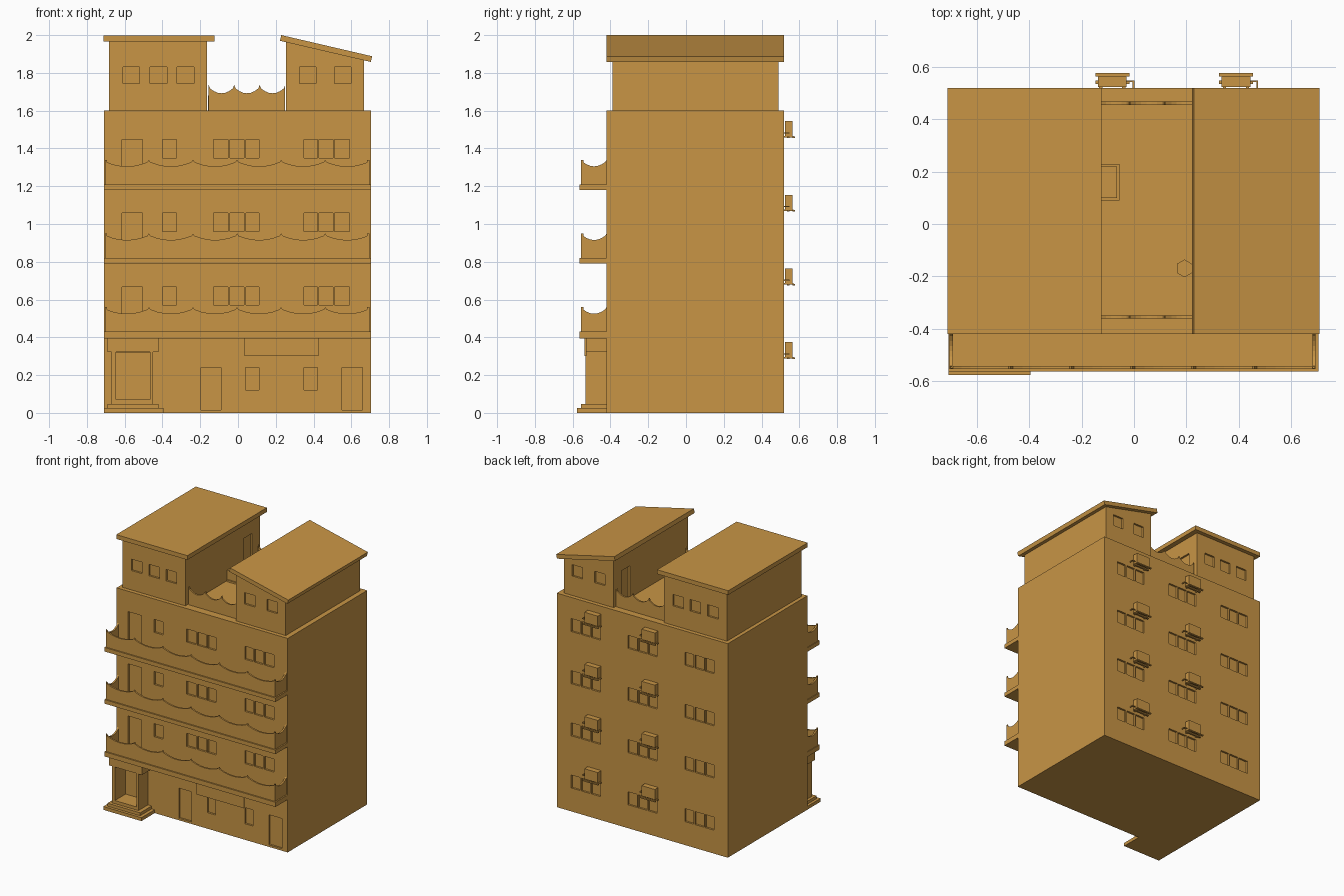
import bpy, bmesh, math
from mathutils import Vector

if "Cube" in bpy.data.objects:
    bpy.data.objects.remove(bpy.data.objects["Cube"])


def make(name, bm):
    bmesh.ops.recalc_face_normals(bm, faces=bm.faces)
    me = bpy.data.meshes.new(name)
    bm.to_mesh(me)
    bm.free()
    ob = bpy.data.objects.new(name, me)
    bpy.context.collection.objects.link(ob)
    mat = bpy.data.materials.get("ochre") or bpy.data.materials.new("ochre")
    mat.diffuse_color = (0.58, 0.30, 0.06, 1)
    mat.use_nodes = True
    mat.node_tree.nodes["Principled BSDF"].inputs["Base Color"].default_value = mat.diffuse_color
    me.materials.append(mat)
    return ob


def add_box(bm, x0, x1, y0, y1, z0, z1):
    vs = bmesh.ops.create_cube(bm, size=1)["verts"]
    for v in vs:
        v.co = Vector(((x0 + x1) / 2 + v.co.x * (x1 - x0),
                       (y0 + y1) / 2 + v.co.y * (y1 - y0),
                       (z0 + z1) / 2 + v.co.z * (z1 - z0)))


def boxes(name, *specs):
    bm = bmesh.new()
    for s in specs:
        add_box(bm, *s)
    return make(name, bm)


def extrude(name, pts, offset):
    bm = bmesh.new()
    f = bm.faces.new([bm.verts.new(p) for p in pts])
    r = bmesh.ops.extrude_face_region(bm, geom=[f])
    bmesh.ops.translate(bm, vec=offset, verts=[g for g in r["geom"] if isinstance(g, bmesh.types.BMVert)])
    return make(name, bm)


def cut(ob, specs):
    cutter = boxes("cutter", *specs)
    cutter.hide_render = True
    m = ob.modifiers.new("openings", "BOOLEAN")
    m.operation, m.solver, m.object = "DIFFERENCE", "EXACT", cutter
    bpy.context.view_layer.objects.active = ob
    bpy.ops.object.modifier_apply(modifier=m.name)
    bpy.data.objects.remove(cutter)


def railing(name, start, end, panels, base, shoulder, low, peak, thick):
    # solid parapet with scalloped top between pointed posts
    a, b = Vector(start), Vector(end)
    length = (b - a).length
    d = (b - a) / length
    w, p = 0.008, length / panels
    prof = [(0, base), (0, peak)]
    for i in range(panels):
        for k in range(7):
            t = k / 6
            prof.append((i * p + w + t * (p - 2 * w), low + (shoulder - low) * (2 * t - 1) ** 2))
        prof.append(((i + 1) * p, peak))
    prof.append((length, base))
    pts = [(a.x + d.x * u, a.y + d.y * u, z) for u, z in prof]
    return extrude(name, pts, (-d.y * thick, d.x * thick, 0))


D = 0.014              # depth of window recesses
YF, YB = -0.42, 0.52   # front and back wall planes
STOREY = 0.39


def recess(x0, x1, z0, z1, y, front=True):
    return (x0, x1, y - 0.05, y + D, z0, z1) if front else (x0, x1, y - D, y + 0.05, z0, z1)


# main block with recessed windows and doors
body = boxes("building_body", (-0.71, 0.705, YF, YB, 0, 1.6))
holes = [recess(-0.195, -0.09, 0.015, 0.24, YF), recess(0.55, 0.66, 0.015, 0.24, YF),
         recess(0.04, 0.11, 0.12, 0.24, YF), recess(0.35, 0.42, 0.12, 0.24, YF),
         recess(-0.645, -0.465, 0.07, 0.32, YF)]
for i in range(3):
    z = 0.57 + i * STOREY
    holes.append(recess(-0.615, -0.505, 0.43 + i * STOREY, z + 0.097, YF))
    for x0, x1 in [(-0.40, -0.325), (-0.13, -0.053), (-0.043, 0.033), (0.043, 0.112),
                   (0.35, 0.42), (0.43, 0.502), (0.512, 0.59)]:
        holes.append(recess(x0, x1, z, z + 0.097, YF))
for i in range(4):
    z = 0.175 + i * STOREY
    for c in (-0.475, -0.005, 0.465):
        for k in (-1, 0, 1):
            holes.append(recess(c + k * 0.084 - 0.037, c + k * 0.084 + 0.037, z, z + 0.097, YB, False))
cut(body, holes)

# balconies: slab plus scalloped parapets
for i in range(3):
    z = 0.43 + i * STOREY
    h = dict(base=z, shoulder=z + 0.105, low=z + 0.095, peak=z + 0.13)
    h["shoulder"] = z + 0.118
    boxes(f"balcony_slab_{i}", (-0.71, 0.705, -0.565, YF, z - (0.035 if i == 0 else 0.03), z))
    railing(f"balcony_front_rail_{i}", (-0.705, -0.555), (0.695, -0.555), 6, thick=0.012, **h)
    for side, x in (("left", -0.693), ("right", 0.695)):
        railing(f"balcony_{side}_rail_{i}", (x, -0.553), (x, YF), 1, thick=0.012, **h)

# entrance porch with steps
boxes("porch_steps", (-0.71, -0.395, -0.577, YF, 0, 0.025), (-0.69, -0.42, -0.556, YF, 0.025, 0.047))
boxes("porch_walls", (-0.67, -0.645, -0.533, YF, 0.047, 0.325), (-0.465, -0.45, -0.533, YF, 0.047, 0.325),
      (-0.645, -0.465, -0.533, YF, 0.047, 0.07))
boxes("porch_lintel", (-0.69, -0.42, -0.536, YF, 0.322, 0.397))

# hanging board below first balcony
boxes("hanging_board", (0.035, 0.425, -0.538, -0.528, 0.30, 0.397))

# left rooftop house
left = boxes("left_roof_house", (-0.682, -0.163, -0.39, 0.49, 1.6, 1.967))
holes = [(-0.163 - D, -0.1, 0.30, 0.40, 1.605, 1.84)]
for x in (-0.61, -0.465, -0.322):
    for y, front in ((-0.39, True), (0.49, False)):
        holes.append(recess(x, x + 0.088, 1.745, 1.83, y, front))
cut(left, holes)
boxes("left_roof", (-0.713, -0.125, YF, YB, 1.965, 1.997))

# right rooftop house under a sloped roof
right = extrude("right_roof_house", [(0.255, -0.39, 1.6), (0.668, -0.39, 1.6), (0.668, -0.39, 1.875),
                                     (0.255, -0.39, 1.97)], (0, 0.88, 0))
holes = [(0.2, 0.255 + D, 0.30, 0.40, 1.605, 1.84)]
for x in (0.325, 0.512):
    for y, front in ((-0.39, True), (0.49, False)):
        holes.append(recess(x, x + 0.087, 1.745, 1.83, y, front))
cut(right, holes)
extrude("right_roof", [(0.222, YF, 1.97), (0.703, YF, 1.858), (0.71, YF, 1.888), (0.229, YF, 2.0)],
        (0, YB - YF, 0))

# terrace parapets between the roof houses
for name, y in (("front", -0.362), ("back", 0.456)):
    railing(f"terrace_{name}_rail", (-0.155, y), (0.25, y), 3, 1.6, 1.717, 1.692, 1.735, 0.012)

# terrace equipment
boxes("terrace_cabinet", (-0.16, -0.065, 0.10, 0.22, 1.6, 1.68), (-0.16, -0.055, 0.09, 0.23, 1.6, 1.612))
bm = bmesh.new()
bmesh.ops.create_cone(bm, cap_ends=True, segments=6, radius1=0.034, radius2=0.034, depth=0.08)
bmesh.ops.translate(bm, vec=(0.193, -0.17, 1.64), verts=bm.verts)
make("terrace_drum", bm)

# air conditioning units on back wall with shelf, brackets and pipe
for i in range(4):
    z = 0.297 + i * STOREY
    for j, x in enumerate((-0.083, 0.39)):
        boxes(f"cooling_unit_{i}_{j}", (x - 0.055, x + 0.055, 0.525, 0.565, z, z + 0.077))
        boxes(f"cooling_bracket_{i}_{j}",
              (x - 0.065, x + 0.065, 0.565, 0.578, z - 0.012, z - 0.004),
              (x - 0.065, x + 0.065, 0.535, 0.548, z - 0.012, z - 0.004),
              (x - 0.05, x - 0.038, YB, 0.57, z - 0.008, z),
              (x + 0.038, x + 0.05, YB, 0.57, z - 0.008, z),
              (x + 0.055, x + 0.084, 0.543, 0.549, z + 0.012, z + 0.018),
              (x + 0.078, x + 0.084, YB, 0.549, z + 0.012, z + 0.018))
